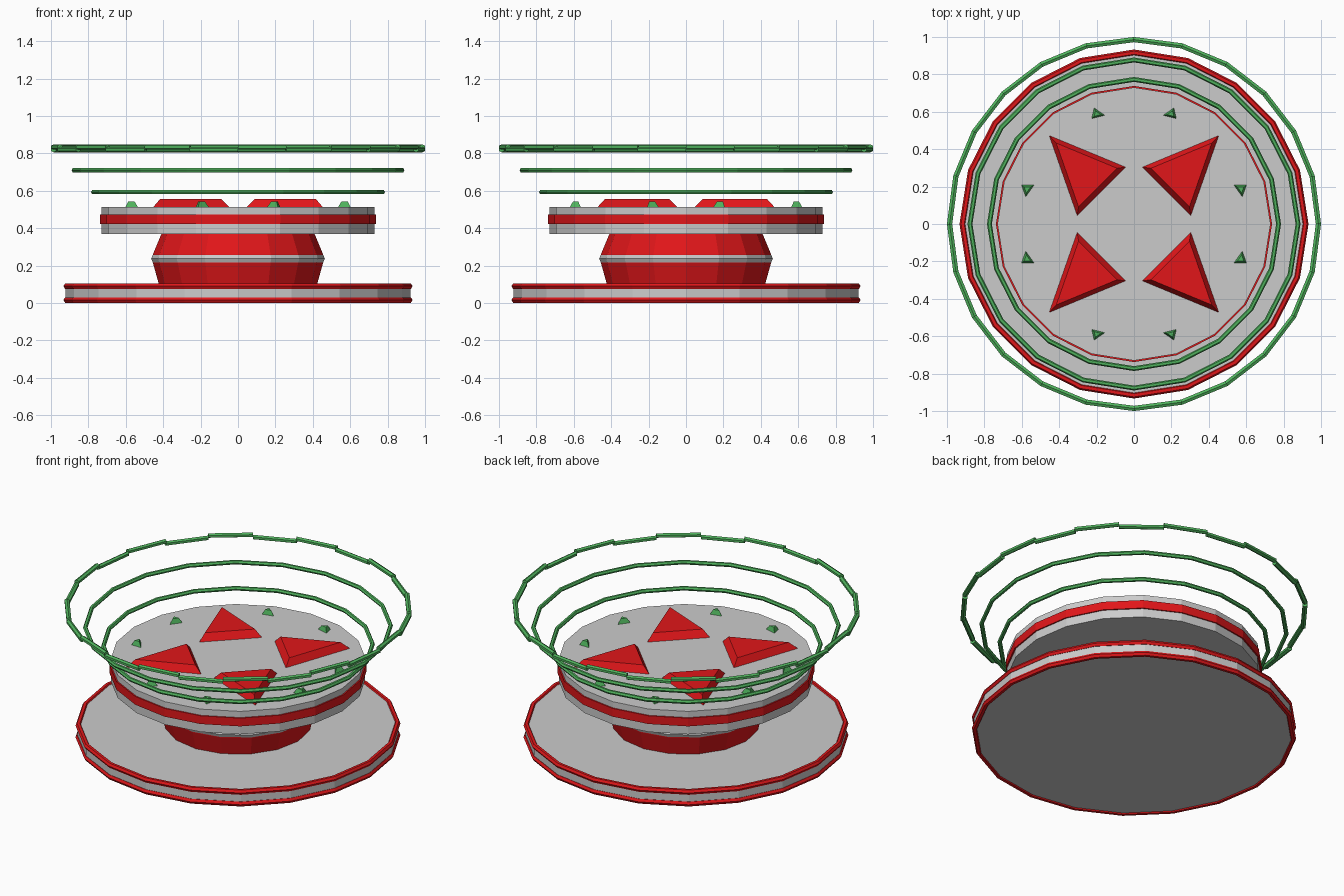
import bpy, bmesh
from math import sin, cos, pi, radians

if "Cube" in bpy.data.objects:
    bpy.data.objects.remove(bpy.data.objects["Cube"])


def material(name, rgb):
    m = bpy.data.materials.new(name)
    m.diffuse_color = (*rgb, 1)
    m.use_nodes = True
    m.node_tree.nodes["Principled BSDF"].inputs["Base Color"].default_value = m.diffuse_color
    return m


RED = material("red", (0.75, 0.008, 0.01))
GREEN = material("green", (0.08, 0.45, 0.11))


def finish(name, bm, mat=None):
    bmesh.ops.recalc_face_normals(bm, faces=bm.faces)
    me = bpy.data.meshes.new(name)
    bm.to_mesh(me)
    bm.free()
    if mat:
        me.materials.append(mat)
    ob = bpy.data.objects.new(name, me)
    bpy.context.collection.objects.link(ob)
    return ob


def loft(bm, loops, closed=False):
    """Skin a list of point loops; cap the ends unless closed."""
    rows = [[bm.verts.new(p) for p in loop] for loop in loops]
    n = len(rows[0])
    pairs = list(zip(rows, rows[1:])) + ([(rows[-1], rows[0])] if closed else [])
    for a, b in pairs:
        for i in range(n):
            j = (i + 1) % n
            bm.faces.new((a[i], a[j], b[j], b[i]))
    if not closed:
        bm.faces.new(rows[0])
        bm.faces.new(rows[-1])


def circle(r, z, n):
    return [(r * cos(2 * pi * i / n), r * sin(2 * pi * i / n), z) for i in range(n)]


def lathe(name, profile, n, mat=None, closed=False):
    bm = bmesh.new()
    loft(bm, [circle(r, z, n) for r, z in profile], closed)
    return finish(name, bm, mat)


def ring(name, r, z, minor, n, mat=None, sides=6):
    prof = [(r + minor * cos(2 * pi * k / sides), z + minor * sin(2 * pi * k / sides))
            for k in range(sides)]
    return lathe(name, prof, n, mat, True)


def studs(name, pts, z0, z1, scale, mat):
    """Tapered triangular stud mirrored into all four quadrants."""
    cx = sum(p[0] for p in pts) / 3
    cy = sum(p[1] for p in pts) / 3
    top = [(cx + (x - cx) * scale, cy + (y - cy) * scale) for x, y in pts]
    bm = bmesh.new()
    for sx in (1, -1):
        for sy in (1, -1):
            loft(bm, [[(sx * x, sy * y, z) for x, y in loop]
                      for loop, z in ((pts, z0), (top, z1))])
    return finish(name, bm, mat)


# Base plate with red trims
lathe("base_plate", [(0.922, 0.008), (0.922, 0.097)], 20)
ring("base_trim_lower", 0.916, 0.016, 0.017, 20, RED)
ring("base_trim_upper", 0.916, 0.09, 0.017, 20, RED)

# Bulging pedestal and its grey collar
lathe("pedestal", [(0.42, 0.09), (0.455, 0.215), (0.455, 0.26), (0.405, 0.38)], 16, RED)
ring("pedestal_collar", 0.437, 0.237, 0.027, 16, None, 8)

# Upper platform with red band
lathe("platform", [(0.73, 0.368), (0.73, 0.513)], 20)
lathe("platform_band", [(0.70, 0.422), (0.738, 0.422), (0.738, 0.474), (0.70, 0.474)],
      20, RED, True)

# Triangular pads and small studs on the platform
studs("red_pads", [(0.46, 0.48), (0.037, 0.305), (0.305, 0.037)], 0.505, 0.557, 0.77, RED)
studs("green_studs_a", [(0.15, 0.58), (0.215, 0.625), (0.23, 0.56)], 0.505, 0.542, 0.45, GREEN)
studs("green_studs_b", [(0.53, 0.21), (0.605, 0.21), (0.58, 0.14)], 0.505, 0.542, 0.45, GREEN)

# Floating rings
ring("ring_lower", 0.773, 0.593, 0.013, 20, GREEN)
ring("ring_middle", 0.877, 0.71, 0.013, 20, GREEN)

# Top ring of bars at alternating heights
bm = bmesh.new()
for i in range(24):
    zc = 0.834 if i % 2 == 0 else 0.82
    ends = []
    for a in (radians(15 * i), radians(15 * (i + 1))):
        ends.append([(r * cos(a), r * sin(a), zc + dz) for r, dz in
                     ((0.972, -0.007), (0.986, -0.014), (1.0, -0.007),
                      (1.0, 0.007), (0.986, 0.014), (0.972, 0.007))])
    loft(bm, ends)
finish("ring_top", bm, GREEN)
